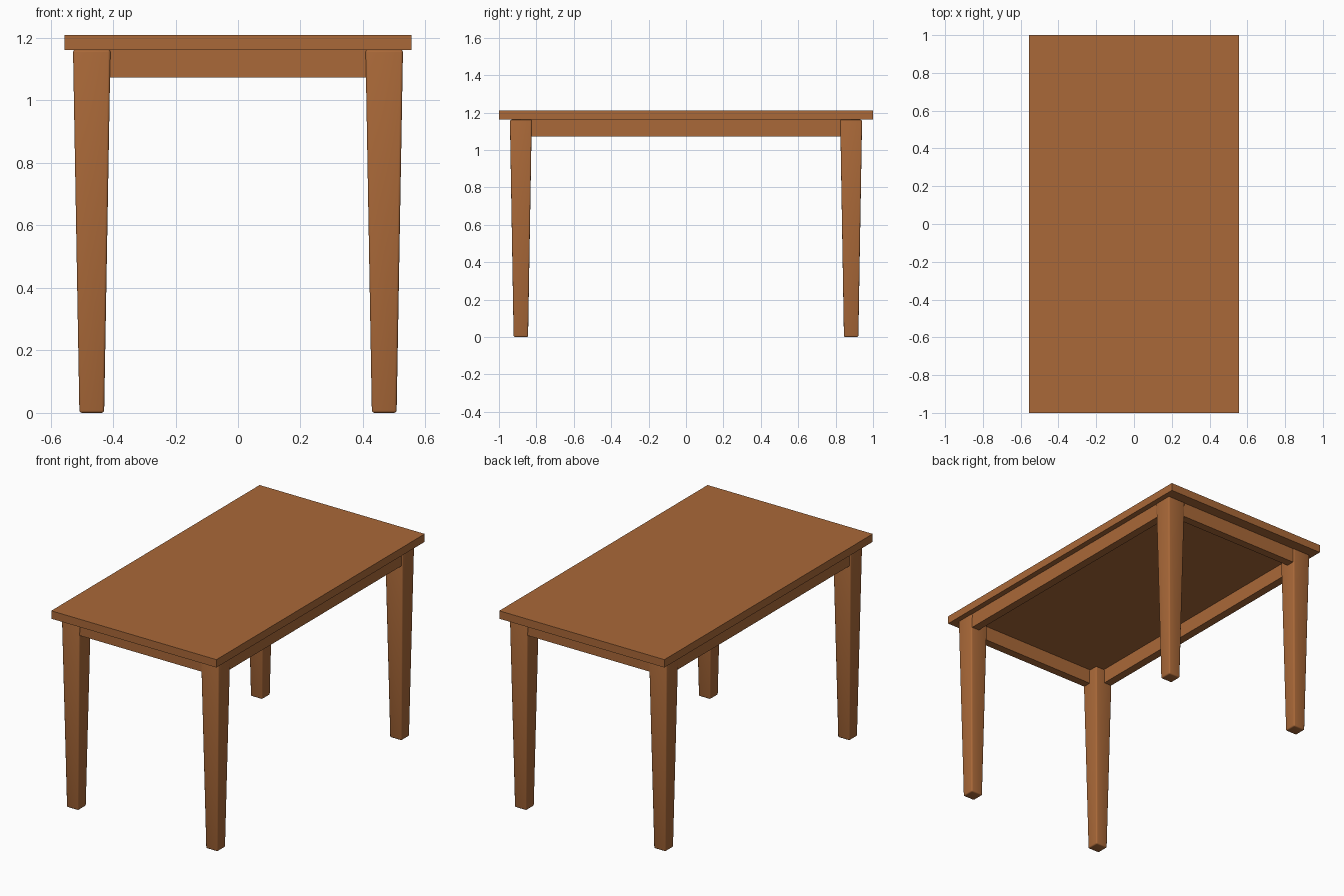
import bpy, bmesh

if "Cube" in bpy.data.objects:
    bpy.data.objects.remove(bpy.data.objects["Cube"])

wood = bpy.data.materials.new("wood")
wood.diffuse_color = (0.40, 0.14, 0.04, 1)
wood.use_nodes = True
wood.node_tree.nodes["Principled BSDF"].inputs["Base Color"].default_value = wood.diffuse_color


def box(name, center, size, taper=1.0, bevel=0.0):
    """Box whose bottom face is scaled by taper, with optional rounded edges."""
    bm = bmesh.new()
    bmesh.ops.create_cube(bm, size=1)
    for v in bm.verts:
        k = taper if v.co.z < 0 else 1.0
        v.co = (v.co.x * size[0] * k, v.co.y * size[1] * k, v.co.z * size[2])
    if bevel:
        bmesh.ops.bevel(bm, geom=bm.edges[:], offset=bevel, segments=3,
                        profile=0.5, affect='EDGES')
    mesh = bpy.data.meshes.new(name)
    bm.to_mesh(mesh)
    bm.free()
    mesh.materials.append(wood)
    ob = bpy.data.objects.new(name, mesh)
    bpy.context.collection.objects.link(ob)
    ob.location = center
    if bevel:
        bpy.context.view_layer.objects.active = ob
        ob.select_set(True)
        bpy.ops.object.shade_smooth_by_angle()
        ob.select_set(False)
    return ob


TOP, UNDER, RAIL = 1.21, 1.162, 1.073    # heights of the main levels
LEG_X, LEG_Y = 0.468, 0.883              # leg centres

# Table top
box("table_top", (0, 0, (TOP + UNDER) / 2), (1.11, 2.0, TOP - UNDER))

# Four tapered legs with softened edges
for sy, end in ((-1, "front"), (1, "back")):
    for sx, side in ((-1, "left"), (1, "right")):
        box(f"{end}_{side}_leg", (sx * LEG_X, sy * LEG_Y, UNDER / 2),
            (0.12, 0.117, UNDER), taper=0.66, bevel=0.008)

# Apron rails, ending inside the legs
rail_z, rail_h, thick = (UNDER + RAIL) / 2, UNDER - RAIL, 0.05
for s, end, side in ((-1, "front", "left"), (1, "back", "right")):
    box(f"{end}_rail", (0, s * 0.909, rail_z), (2 * LEG_X, thick, rail_h))
    box(f"{side}_rail", (s * 0.496, 0, rail_z), (thick, 2 * LEG_Y, rail_h))
